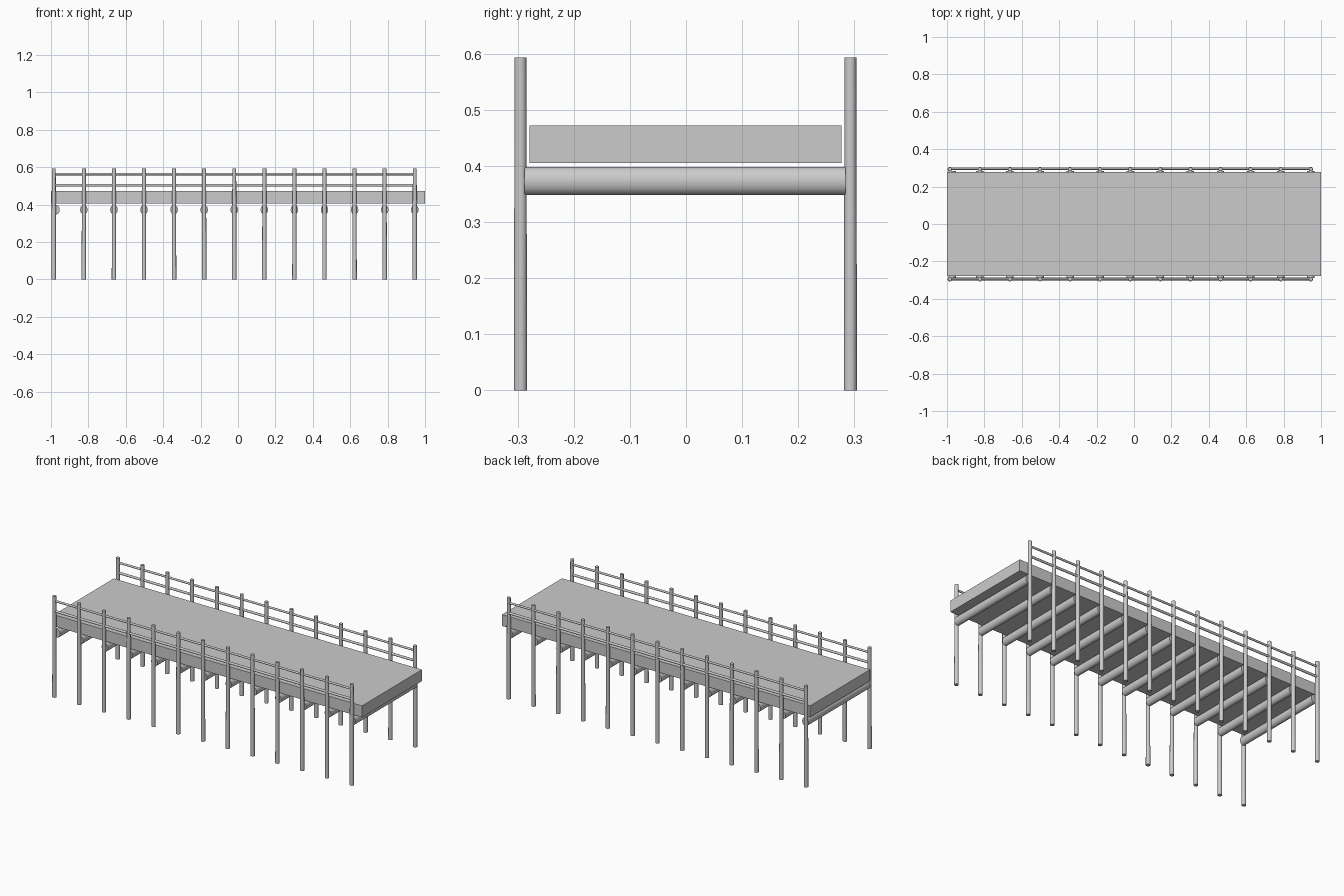
import bpy, math

if "Cube" in bpy.data.objects:
    bpy.data.objects.remove(bpy.data.objects["Cube"])

grey = bpy.data.materials.new("plain_grey")
grey.diffuse_color = (0.6, 0.6, 0.6, 1)
grey.use_nodes = True
grey.node_tree.nodes["Principled BSDF"].inputs["Base Color"].default_value = grey.diffuse_color


def finish(name, smooth=True):
    o = bpy.context.object
    o.name = name
    o.data.materials.append(grey)
    if smooth:
        bpy.ops.object.shade_smooth_by_angle(angle=math.radians(40))
    return o


def rod(name, centre, length, r1, r2, rot=(0, 0, 0), sides=24):
    bpy.ops.mesh.primitive_cone_add(vertices=sides, radius1=r1, radius2=r2,
                                    depth=length, location=centre, rotation=rot)
    return finish(name)


X0, X1, COUNT = -0.985, 0.945, 13
POST_TOP = 0.593
Q = math.pi / 2

# deck slab
bpy.ops.mesh.primitive_cube_add(size=1, location=(0, -0.001, 0.4385))
bpy.context.object.scale = (2.0, 0.556, 0.067)
finish("deck", smooth=False)

# posts and cross beams along the length
for i in range(COUNT):
    x = X0 + (X1 - X0) * i / (COUNT - 1)
    for side, y in (("front", -0.295), ("back", 0.293)):
        rod(f"{side}_post_{i}", (x, y, POST_TOP / 2), POST_TOP, 0.0118, 0.0105)
    beam_x = x + (0.012 if i == 0 else 0)
    beam = rod(f"cross_beam_{i}", (beam_x, -0.002, 0.373), 0.572, 0.025, 0.025, (Q, 0, 0), 32)
    beam.scale.x = 0.8

# two rails on each side
for side, y in (("front", -0.294), ("back", 0.295)):
    for label, z, r in (("upper", 0.563, 0.006), ("lower", 0.503, 0.007)):
        rod(f"{side}_{label}_rail", ((X0 + X1) / 2, y, z), X1 - X0, r, r, (0, Q, 0), 16)
